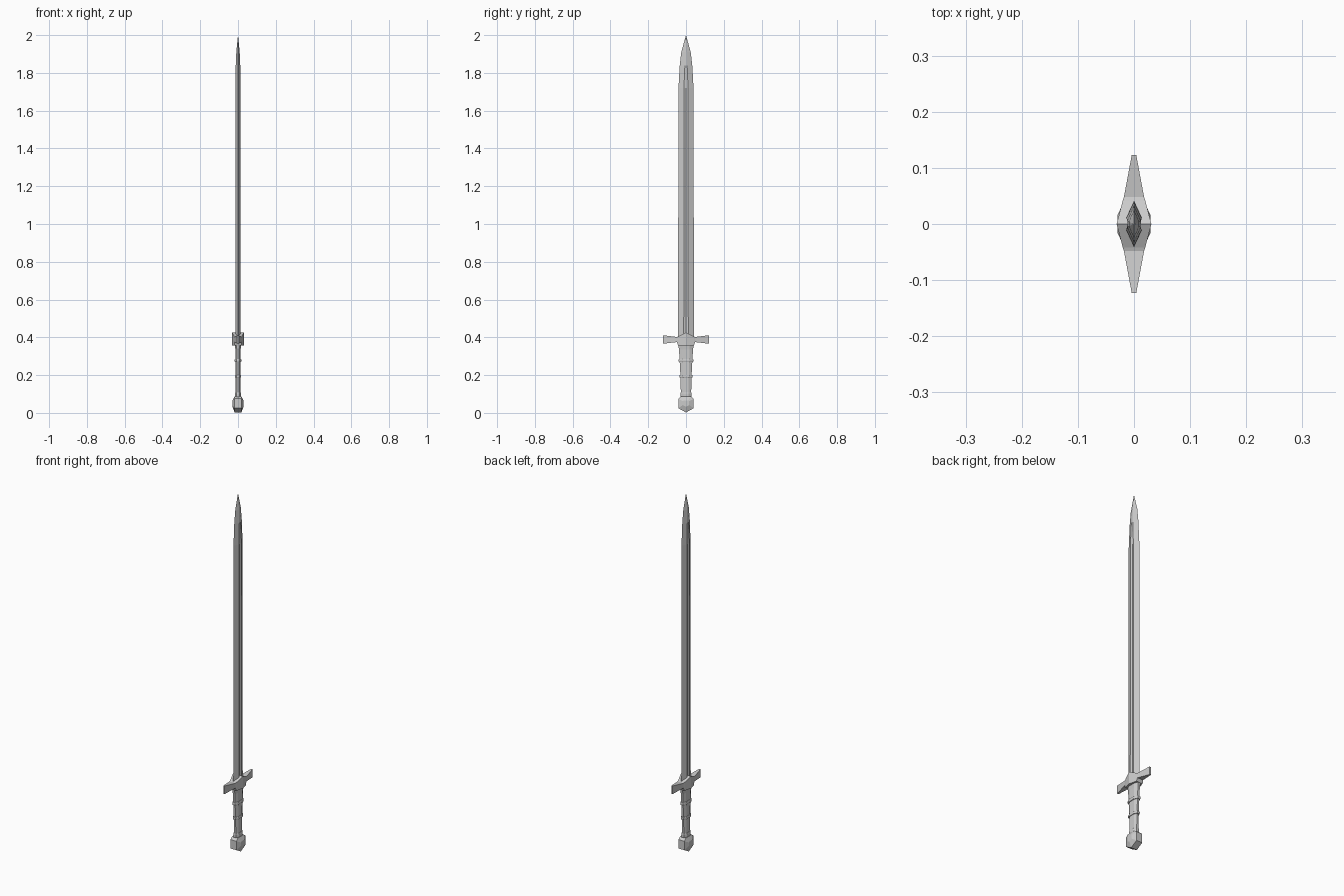
import bpy, bmesh

if "Cube" in bpy.data.objects:
    bpy.data.objects.remove(bpy.data.objects["Cube"])


def loft(name, rings):
    """Skin a list of equal-length rings; single-point rings become tips."""
    bm = bmesh.new()
    vs = [[bm.verts.new(p) for p in r] for r in rings]
    for a, b in zip(vs, vs[1:]):
        n = max(len(a), len(b))
        for i in range(n):
            j = (i + 1) % n
            if len(b) == 1:
                bm.faces.new((a[i], a[j], b[0]))
            elif len(a) == 1:
                bm.faces.new((a[0], b[j], b[i]))
            else:
                bm.faces.new((a[i], a[j], b[j], b[i]))
    for end in (vs[0], vs[-1]):
        if len(end) > 2:
            bm.faces.new(end)
    bmesh.ops.recalc_face_normals(bm, faces=bm.faces)
    me = bpy.data.meshes.new(name)
    bm.to_mesh(me)
    bm.free()
    ob = bpy.data.objects.new(name, me)
    bpy.context.collection.objects.link(ob)
    return ob


def blade_ring(z, edge, ridge, thick, groove):
    # pointed edges, two ridges and a shallow fuller on each flat
    half = [(0, edge), (thick, ridge), (groove, 0), (thick, -ridge)]
    return [(x, y, z) for x, y in half] + [(-x, -y, z) for x, y in half]


def oval_ring(z, x, y):
    half = [(x * .45, y), (x, y * .5), (x, -y * .5), (x * .45, -y)]
    return [(px, py, z) for px, py in half] + [(-px, py, z) for px, py in reversed(half)]


# Blade
loft("blade", [
    blade_ring(.39, .042, .012, .014, .010),
    blade_ring(1.72, .040, .011, .0135, .010),
    blade_ring(1.84, .033, .006, .012, .012),
    blade_ring(1.91, .025, .004, .009, .009),
    [(0, 0, 2.0)],
])

# Crossguard: stations along y with half thickness, bottom and top
side = [(.123, .004, .366, .411), (.048, .018, .375, .402), (.042, .020, .358, .404)]
stations = [(-y, w, b, t) for y, w, b, t in side] + [(0, .031, .358, .425)] + side[::-1]
loft("crossguard", [[(-w, y, b), (w, y, b), (w, y, t), (-w, y, t)]
                    for y, w, b, t in stations])

# Grip, tapering towards the pommel
loft("grip", [oval_ring(*r) for r in [
    (.08, .013, .027), (.19, .013, .029), (.28, .013, .034),
    (.335, .014, .037), (.362, .017, .041)]])

# Binding rings and pommel collar
for name, z, h, x, y in [("upper_grip_ring", .277, .008, .018, .039),
                         ("lower_grip_ring", .194, .007, .017, .035),
                         ("pommel_collar", .096, .012, .017, .029)]:
    loft(name, [oval_ring(z - h, x * .9, y * .95), oval_ring(z - h * .6, x, y),
                oval_ring(z + h * .6, x, y), oval_ring(z + h, x * .9, y * .95)])

# Pommel: pointed block with a raised facet on each face
outline = [(0, .002), (.041, .025), (.041, .075), (.026, .087),
           (-.026, .087), (-.041, .075), (-.041, .025)]


def pommel_ring(x, s):
    return [(x, y * s, .052 + (z - .052) * s) for y, z in outline]


loft("pommel", [pommel_ring(-.029, .4), pommel_ring(-.018, 1),
                pommel_ring(.018, 1), pommel_ring(.029, .4)])
